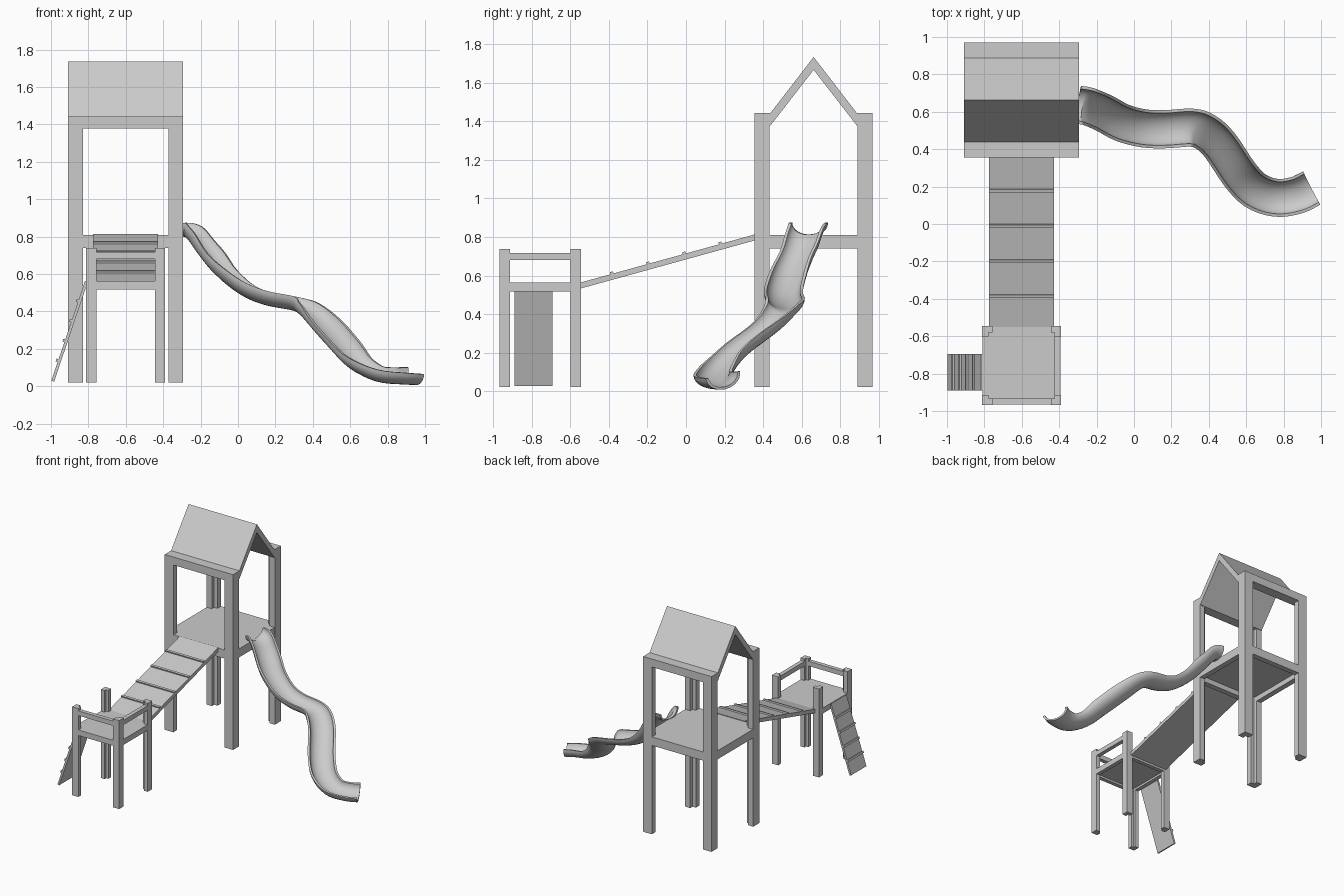
import bpy, bmesh, math
from mathutils import Vector

if "Cube" in bpy.data.objects:
    bpy.data.objects.remove(bpy.data.objects["Cube"])


def finish(name, bm, smooth=False):
    bmesh.ops.recalc_face_normals(bm, faces=bm.faces)
    me = bpy.data.meshes.new(name)
    bm.to_mesh(me)
    bm.free()
    ob = bpy.data.objects.new(name, me)
    bpy.context.collection.objects.link(ob)
    if smooth:
        bpy.ops.object.select_all(action='DESELECT')
        ob.select_set(True)
        bpy.context.view_layer.objects.active = ob
        bpy.ops.object.shade_smooth_by_angle(angle=math.radians(40))
    return ob


def loft(name, rings, smooth=False):
    """Closed solid through a list of equal-length point rings."""
    bm = bmesh.new()
    vs = [[bm.verts.new(p) for p in r] for r in rings]
    n = len(vs[0])
    for a, b in zip(vs, vs[1:]):
        for i in range(n):
            j = (i + 1) % n
            bm.faces.new((a[i], a[j], b[j], b[i]))
    bm.faces.new(vs[0])
    bm.faces.new(vs[-1])
    return finish(name, bm, smooth)


def box(name, x0, x1, y0, y1, z0, z1):
    return loft(name, [[(x0, y0, z), (x1, y0, z), (x1, y1, z), (x0, y1, z)] for z in (z0, z1)])


def tower(name, x0, x1, y0, y1, top, w, t, d0, d1, rim):
    # L-section corner posts
    for cx, sx, nx in ((x0, 1, "left"), (x1, -1, "right")):
        for cy, sy, ny in ((y0, 1, "front"), (y1, -1, "back")):
            sec = [(0, 0), (w, 0), (w, t), (t, t), (t, w), (0, w)]
            loft(f"{name}_{ny}_{nx}_post",
                 [[(cx + sx * u, cy + sy * v, z) for u, v in sec] for z in (0.02, top)])
    # deck panel and the rim beneath it
    e = 0.002
    box(name + "_deck", x0 + e, x1 - e, y0 + e, y1 - e, d1 - 0.028, d1)
    for n, y in (("front", y0 + e), ("back", y1 - rim - e)):
        box(f"{name}_{n}_deck_beam", x0 + w, x1 - w, y, y + rim, d0, d1 - 0.028)
    for n, x in (("left", x0 + e), ("right", x1 - rim - e)):
        box(f"{name}_{n}_deck_beam", x, x + rim, y0 + w, y1 - w, d0, d1 - 0.028)


# towers
X0, X1, Y0, Y1 = -0.908, -0.294, 0.356, 0.97
tower("big_tower", X0, X1, Y0, Y1, 1.38, 0.078, 0.048, 0.74, 0.81, 0.045)
tower("small_tower", -0.812, -0.39, -0.968, -0.546, 0.738, 0.055, 0.035, 0.518, 0.563, 0.033)

# top beams and gable roof
box("front_top_beam", X0, X1, Y0, Y0 + 0.082, 1.378, 1.443)
box("back_top_beam", X0, X1, Y1 - 0.082, Y1, 1.378, 1.443)
ym = (Y0 + Y1) / 2
gable = [(Y0 + 0.082, 1.443), (ym, 1.735), (Y1 - 0.082, 1.443),
         (Y1 - 0.082, 1.378), (ym, 1.668), (Y0 + 0.082, 1.378)]
loft("roof", [[(x, y, z) for y, z in gable] for x in (X0, X1)])

# guard rails of the small tower
box("front_rail", -0.757, -0.445, -0.966, -0.933, 0.68, 0.718)
box("right_rail", -0.425, -0.392, -0.913, -0.601, 0.68, 0.718)


def ramp(name, a, b, side, width, thick, count, start, step, cleat):
    """Sloped board from a to b (top edge), with cleats at given fractions."""
    a, b, s = Vector(a), Vector(b), Vector(side)
    d = (b - a).normalized()
    n = s.cross(d)
    n = n if n.z > 0 else -n

    def slab(label, p, q, lo, hi):
        loft(label, [[c - s * width / 2 + n * lo, c + s * width / 2 + n * lo,
                      c + s * width / 2 + n * hi, c - s * width / 2 + n * hi] for c in (p, q)])
    slab(name, a, b, -thick, 0)
    for i in range(count):
        c = a.lerp(b, start + i * step)
        slab(f"{name}_cleat_{i + 1}", c - d * cleat / 2, c + d * cleat / 2, -0.003, 0.011)


# bridge ramp and climbing board
ramp("bridge", (-0.602, -0.553, 0.562), (-0.602, 0.36, 0.814), (1, 0, 0),
     0.346, 0.03, 4, 0.185, 0.2055, 0.016)
ramp("climbing_board", (-0.998, -0.792, 0.03), (-0.818, -0.792, 0.563), (0, 1, 0),
     0.196, 0.016, 4, 0.2, 0.2, 0.016)

# slide: U-shaped channel swept along the line midway between its lips
path = [Vector(p) for p in (
    (-0.295, .637, .875), (-.25, .63, .868), (-.205, .613, .83), (-.15, .588, .755),
    (-.06, .54, .645), (.055, .511, .552), (.17, .507, .505), (.31, .515, .478),
    (.385, .49, .44), (.46, .42, .365), (.565, .265, .247), (.65, .178, .155),
    (.76, .14, .098), (.87, .154, .086), (.95, .192, .083))]
pts = []
ext = [2 * path[0] - path[1]] + path + [2 * path[-1] - path[-2]]
for i in range(1, len(ext) - 2):
    p0, p1, p2, p3 = ext[i - 1:i + 3]
    for k in range(4):
        t = k / 4
        pts.append(0.5 * (2 * p1 + (p2 - p0) * t + (2 * p0 - 5 * p1 + 4 * p2 - p3) * t * t
                          + (3 * p1 - p0 - 3 * p2 + p3) * t ** 3))
pts.append(path[-1])
arc = [math.pi * i / 14 for i in range(15)]
section = [(0.102 * math.cos(a), -0.075 * math.sin(a)) for a in arc]
section += [(0.086 * math.cos(a), -0.062 * math.sin(a)) for a in reversed(arc)]
rings = []
for i, p in enumerate(pts):
    d = (pts[min(i + 1, len(pts) - 1)] - pts[max(i - 1, 0)]).normalized()
    side = Vector((-d.y, d.x, 0)).normalized()
    up = d.cross(side)
    roll = 0.2 * max(0, i / (len(pts) - 1) - 0.7) / 0.3
    s = side * math.cos(roll) + up * math.sin(roll)
    u = up * math.cos(roll) - side * math.sin(roll)
    rings.append([p + s * a + u * b for a, b in section])
for r in rings:
    for q in r:
        q.z = max(q.z, 0)
loft("slide", rings, True)
